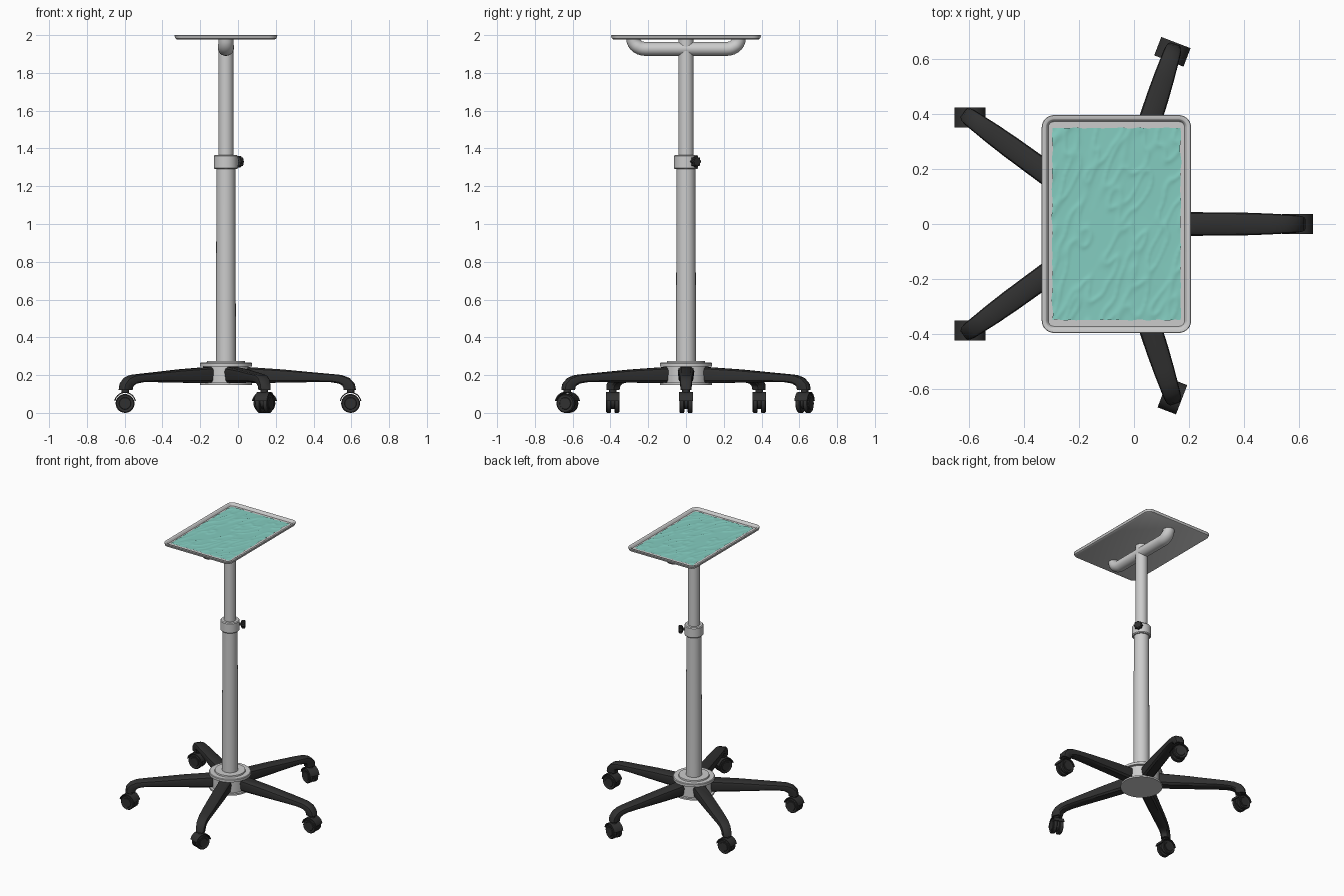
import bpy, math
from mathutils import Matrix, Vector, noise

if "Cube" in bpy.data.objects:
    bpy.data.objects.remove(bpy.data.objects["Cube"])

CX = -0.064  # column axis
TAU = 2 * math.pi


def material(name, col):
    m = bpy.data.materials.new(name)
    m.diffuse_color = (*col, 1)
    m.use_nodes = True
    m.node_tree.nodes["Principled BSDF"].inputs["Base Color"].default_value = m.diffuse_color
    return m


BLACK = material("black_plastic", (0.03, 0.03, 0.03))
TEAL = material("teal_cloth", (0.23, 0.61, 0.53))


def make(name, verts, faces, mat=None, angle=35):
    me = bpy.data.meshes.new(name)
    me.from_pydata([tuple(v) for v in verts], [], faces)
    ob = bpy.data.objects.new(name, me)
    bpy.context.collection.objects.link(ob)
    if mat:
        me.materials.append(mat)
    bpy.ops.object.select_all(action='DESELECT')
    ob.select_set(True)
    bpy.context.view_layer.objects.active = ob
    bpy.ops.object.mode_set(mode='EDIT')
    bpy.ops.mesh.select_all(action='SELECT')
    if name != "cloth":
        bpy.ops.mesh.normals_make_consistent(inside=False)
    bpy.ops.object.mode_set(mode='OBJECT')
    bpy.ops.object.shade_smooth_by_angle(angle=math.radians(angle))
    return ob


def loft(name, rings, mat=None, xf=Matrix()):
    """Skin equal-length rings and cap both ends."""
    n = len(rings[0])
    verts = [xf @ Vector(p) for r in rings for p in r]
    faces = [(k * n + i, k * n + (i + 1) % n, (k + 1) * n + (i + 1) % n, (k + 1) * n + i)
             for k in range(len(rings) - 1) for i in range(n)]
    faces += [tuple(range(n)), tuple(range(len(verts) - n, len(verts)))]
    return make(name, verts, faces, mat)


def lathe(name, profile, mat=None, xf=Matrix.Translation((CX, 0, 0)), n=40):
    return loft(name, [[(r * math.cos(TAU * i / n), r * math.sin(TAU * i / n), z)
                        for i in range(n)] for r, z in profile], mat, xf)


def sweep(name, stations, section, mat=None, xf=Matrix()):
    """Stations (u, z, half width, half height, tilt degrees) in the local xz plane."""
    rings = []
    for u, z, hw, hh, tilt in stations:
        t = math.radians(tilt)
        rings.append([(u - b * hh * math.sin(t), a * hw, z + b * hh * math.cos(t))
                      for a, b in section])
    return loft(name, rings, mat, xf)


def rot_z(deg):
    return Matrix.Rotation(math.radians(deg), 4, 'Z')


COL = Matrix.Translation((CX, 0, 0))

# Telescopic column
lathe("lower_tube", [(0.053, 0.26), (0.050, 1.31)])
lathe("clamp_collar", [(0.058, 1.29), (0.063, 1.296), (0.063, 1.36), (0.058, 1.366)])
lathe("upper_tube", [(0.040, 1.35), (0.040, 1.925)])
lathe("tray_stub", [(0.040, 1.93), (0.040, 1.982)])

# Clamp knob, between two legs
knob = COL @ Matrix.Translation((0, 0, 1.33)) @ rot_z(36) @ Matrix.Rotation(math.pi / 2, 4, 'Y')
lathe("knob_shaft", [(0.010, 0.05), (0.010, 0.085)], BLACK, knob, 16)
star = [((0.027 + 0.003 * math.cos(8 * TAU * i / 48)), TAU * i / 48) for i in range(48)]
loft("knob_head", [[(s * r * math.cos(a), s * r * math.sin(a), z) for r, a in star]
                   for s, z in ((0.6, 0.072), (1, 0.079), (1, 0.096), (0.8, 0.101))], BLACK, knob)

# Hub
lathe("hub_body", [(0.120, 0.152), (0.120, 0.26)])
lathe("hub_bottom_plate", [(0.138, 0.148), (0.138, 0.160)])
lathe("hub_top_plate", [(0.138, 0.245), (0.138, 0.262), (0.134, 0.266), (0.102, 0.266),
                        (0.100, 0.275), (0.07, 0.275)])

# Five legs with casters
LEG_SEC = [(-0.62, 1), (0.62, 1), (0.9, 0.78), (1, 0.4), (0.86, -0.7), (0.6, -1),
           (-0.6, -1), (-0.86, -0.7), (-1, 0.4), (-0.9, 0.78)]
LEG = [(0.08, 0.201, 0.044, 0.044, 0), (0.30, 0.195, 0.043, 0.035, -3),
       (0.48, 0.188, 0.041, 0.025, -4), (0.56, 0.184, 0.038, 0.022, -8),
       (0.605, 0.178, 0.035, 0.024, -20), (0.635, 0.165, 0.033, 0.028, -45),
       (0.652, 0.145, 0.031, 0.032, -75), (0.656, 0.120, 0.029, 0.033, -90)]


def caster(tag, xf):
    side = xf @ Matrix.Rotation(math.pi / 2, 4, 'X')
    for s, lab in ((-1, "a"), (1, "b")):
        lathe(f"caster_wheel_{tag}{lab}",
              [(0.030, s * 0.035), (0.032, s * 0.032), (0.045, s * 0.035),
               (0.050, s * 0.031), (0.050, s * 0.012), (0.046, s * 0.009)],
              BLACK, xf @ Matrix.Translation((0, 0, 0.05)) @ Matrix.Rotation(math.pi / 2, 4, 'X'), 28)
    arc = [math.radians(10 + 160 * i / 14) for i in range(15)]
    prof = [(0.058 * math.cos(a), 0.053 + 0.058 * math.sin(a)) for a in arc]
    prof += [(0.052 * math.cos(a), 0.053 + 0.052 * math.sin(a)) for a in reversed(arc)]
    loft(f"caster_hood_{tag}", [[(x, z, y) for x, z in prof] for y in (-0.036, 0.036)], BLACK, side)
    lathe(f"caster_web_{tag}", [(0.04, -0.010), (0.04, 0.010)], BLACK,
          xf @ Matrix.Translation((0, 0, 0.06)) @ Matrix.Rotation(math.pi / 2, 4, 'X'), 24)
    lathe(f"caster_stem_{tag}", [(0.020, 0.105), (0.020, 0.15)], BLACK, xf, 20)


for k, swivel in enumerate((0, -21, 0, 0, 69)):
    leg_xf = COL @ rot_z(72 * k)
    sweep(f"leg_{k}", LEG, LEG_SEC, BLACK, leg_xf)
    caster(str(k), Matrix.Translation(leg_xf @ Vector((0.66, 0, 0))) @ rot_z(swivel))

# Curved support bar under the tray
circle = [(math.cos(TAU * i / 24), math.sin(TAU * i / 24)) for i in range(24)]
half = [(0.215, 1.927, 0)]
for i in range(1, 8):
    a = math.radians(90 * i / 7)
    half.append((0.215 + 0.064 * math.sin(a), 1.979 - 0.052 * math.cos(a), 90 * i / 7))
bar = [(-u, z, -t) for u, z, t in reversed(half)] + half
sweep("tray_support_bar", [(u, z, 0.042 if abs(t) < 60 else 0.039, 0.037, t) for u, z, t in bar],
      circle, None, COL @ rot_z(90))


# Shallow tray with sloping rim
def rounded(inset, z, hx=0.2725, hy=0.397, r=0.045):
    hx, hy, r = hx - inset, hy - inset, max(r - inset, 0.012)
    pts = []
    for q, (sx, sy) in enumerate(((1, 1), (-1, 1), (-1, -1), (1, -1))):
        for i in range(8):
            a = math.radians(90 * q + 90 * i / 7)
            pts.append((sx * (hx - r) + r * math.cos(a), sy * (hy - r) + r * math.sin(a), z))
    return pts


loft("tray", [rounded(i, z) for i, z in ((0.012, 1.978), (0.005, 1.982), (0.0, 1.997), (0.002, 2.0),
                                         (0.014, 2.0), (0.017, 1.998), (0.024, 1.985))], None, COL)

# Wrinkled cloth lying in the tray
NX, NY = 70, 100
verts = []
for j in range(NY + 1):
    for i in range(NX + 1):
        u, v = 2 * i / NX - 1, 2 * j / NY - 1
        x = 0.234 * u + 0.004 * u * noise.noise((3 * u, 7 * v, 1))
        y = 0.350 * v + 0.004 * v * noise.noise((7 * u, 3 * v, 5))
        w = noise.noise((x * 22 - y * 9, y * 8 + x * 3, 2.3))
        fold = max(0, 1 - 3.2 * abs(w)) ** 2
        soft = noise.noise((x * 9, y * 7, 8.1))
        verts.append((CX + x, y - 0.004 + 0.004, 1.9885 + 0.0035 * fold + 0.0018 * soft))
faces = [(j * (NX + 1) + i, j * (NX + 1) + i + 1, (j + 1) * (NX + 1) + i + 1, (j + 1) * (NX + 1) + i)
         for j in range(NY) for i in range(NX)]
make("cloth", verts, faces, TEAL, 60)
